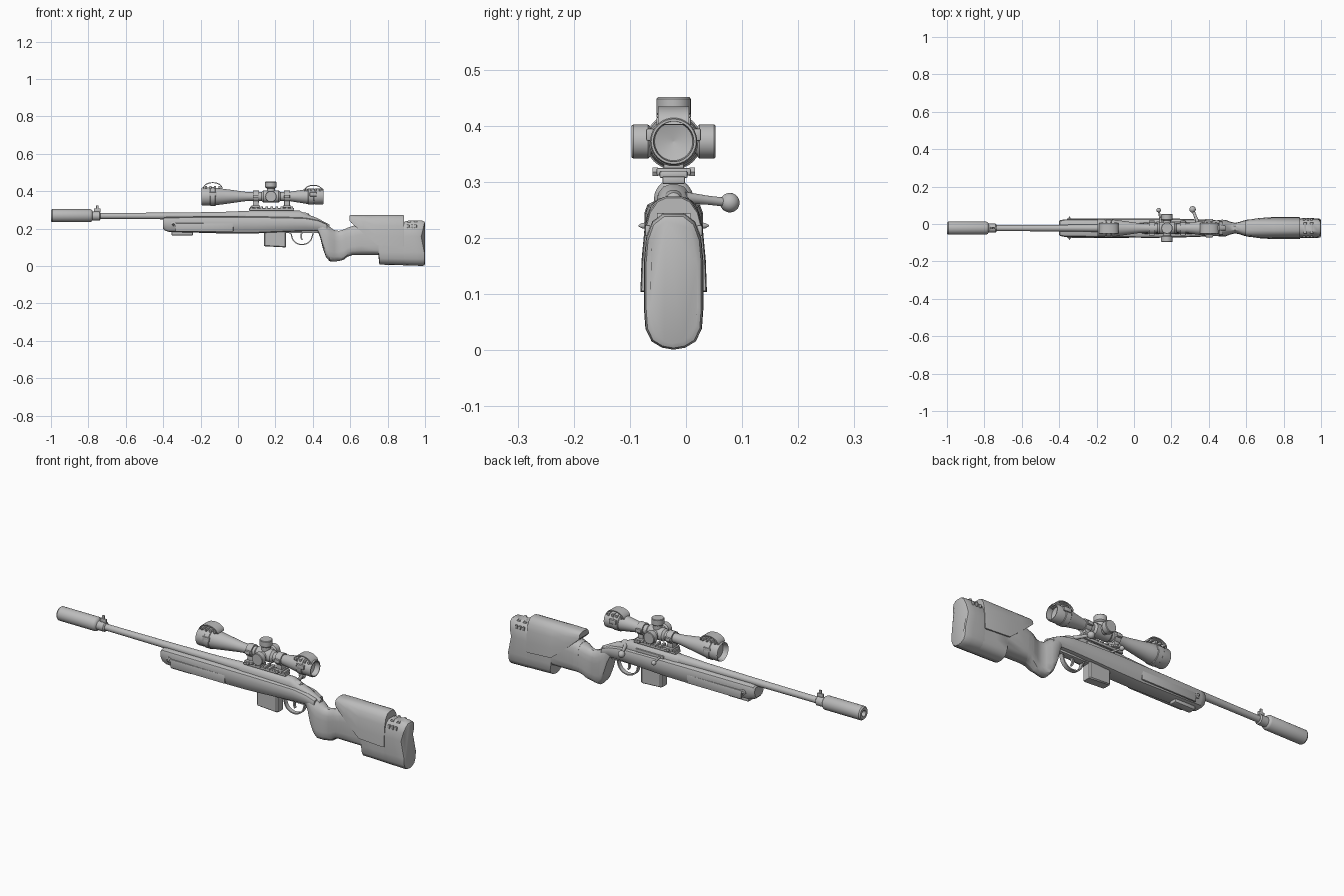
import bpy, bmesh, math
from mathutils import Vector, Matrix

Y0 = -0.022   # bore line offset from the origin
SZ = 0.372    # scope axis height
grey = bpy.data.materials.new("plain grey")
grey.diffuse_color = (0.5, 0.5, 0.5, 1)


def finish(name, bm, angle=35):
    bmesh.ops.recalc_face_normals(bm, faces=bm.faces)
    me = bpy.data.meshes.new(name)
    bm.to_mesh(me)
    bm.free()
    ob = bpy.data.objects.new(name, me)
    ob.location.y = Y0
    bpy.context.collection.objects.link(ob)
    me.materials.append(grey)
    bpy.ops.object.select_all(action='DESELECT')
    ob.select_set(True)
    bpy.context.view_layer.objects.active = ob
    bpy.ops.object.shade_smooth_by_angle(angle=math.radians(angle))
    return ob


def skin(bm, rings):
    n = len(rings[0])
    for a, b in zip(rings, rings[1:]):
        for i in range(n):
            bm.faces.new((a[i], a[(i + 1) % n], b[(i + 1) % n], b[i]))
    bm.faces.new(rings[0])
    bm.faces.new(rings[-1])


def lathe(name, pts, origin=(0, 0, 0), axis=(1, 0, 0), seg=32):
    """Revolve (distance, radius) points around an axis."""
    bm = bmesh.new()
    q = Vector(axis).to_track_quat('Z', 'Y')
    o = Vector(origin)
    rings = [[bm.verts.new(o + q @ Vector((r * math.cos(k * math.tau / seg),
             r * math.sin(k * math.tau / seg), t))) for k in range(seg)] for t, r in pts]
    skin(bm, rings)
    return finish(name, bm)


def loft(name, stations, half, angle=35):
    """Sweep a mirrored half section through (x, z_low, z_high, half_width) stations."""
    sec = half + [(-u, v) for u, v in reversed(half)]
    bm = bmesh.new()
    rings = [[bm.verts.new((x, u * w, lo + v * (hi - lo))) for u, v in sec]
             for x, lo, hi, w in stations]
    skin(bm, rings)
    return finish(name, bm, angle)


def box(name, c, s, bevel=0.004, tilt=0):
    bm = bmesh.new()
    bmesh.ops.create_cube(bm, size=1)
    bmesh.ops.scale(bm, vec=s, verts=bm.verts)
    bmesh.ops.bevel(bm, geom=bm.edges[:], offset=bevel, segments=2, affect='EDGES', profile=0.5)
    bmesh.ops.transform(bm, matrix=Matrix.Translation(c) @ Matrix.Rotation(tilt, 4, 'Y'), verts=bm.verts)
    return finish(name, bm)


def strip(name, path, w, t):
    """Flat strap following (x, z) points, width w in y, thickness t."""
    bm = bmesh.new()
    rings = []
    for i, (x, z) in enumerate(path):
        a, b = path[max(i - 1, 0)], path[min(i + 1, len(path) - 1)]
        d = Vector((b[0] - a[0], b[1] - a[1])).normalized()
        nx, nz = -d.y * t / 2, d.x * t / 2
        rings.append([bm.verts.new((x + s * nx, y * w / 2, z + s * nz))
                      for s, y in ((1, 1), (1, -1), (-1, -1), (-1, 1))])
    skin(bm, rings)
    return finish(name, bm)


def arc(cx, cz, rx, rz, a0, a1, n=14):
    return [(cx + rx * math.cos(math.radians(a0 + (a1 - a0) * i / n)),
             cz + rz * math.sin(math.radians(a0 + (a1 - a0) * i / n))) for i in range(n + 1)]


# suppressor, barrel and front sight
BZ = 0.27
lathe("suppressor", [(-.96, .012), (-.995, .013), (-1, .016), (-1, .030), (-.993, .035),
                     (-.79, .035), (-.782, .031), (-.775, .02)], (0, 0, BZ))
lathe("barrel", [(-.79, .016), (-.6, .0165), (-.35, .018), (-.1, .021), (.02, .026), (.1, .028)], (0, 0, BZ - .002))
lathe("sight_collar", [(-.785, .018), (-.78, .024), (-.74, .024), (-.735, .018)], (0, 0, BZ - .002))
box("front_sight_ramp", (-.752, 0, .298), (.035, .012, .02), .003)
box("front_sight_post", (-.752, 0, .31), (.012, .008, .03), .002)

# forend and action bedding of the stock
body = [(.45, 0), (.72, .06), (.92, .28), (1, .5), (1, .78), (.9, .94), (.7, 1)]
loft("forend", [(-.402, .2, .252, .036), (-.395, .192, .26, .042), (-.37, .183, .263, .047),
                (-.2, .178, .264, .049), (-.03, .173, .265, .051), (.1, .175, .265, .052),
                (.25, .182, .262, .05), (.36, .187, .258, .046), (.43, .188, .245, .043),
                (.475, .17, .225, .036)], body)
for s in (-1, 1):
    box("forend_side_panel", (-.18, s * .047, .207), (.31, .01, .045), .004)
    lathe("sling_cup", [(0, .014), (.006, .014), (.008, .011), (.008, .007), (.002, .006)],
          (-.345, s * .044, .222), (0, s, 0), 16)
    lathe("sling_stud", [(0, .006), (.012, .005), (.019, .001)], (-.345, s * .044, .222), (0, s, 0), 12)
box("forend_bottom_rail", (-.298, 0, .175), (.115, .04, .022), .005)

# grip and butt
oval = [(.0, 0), (.4, .015), (.75, .06), (.95, .15), (1, .3), (1, .65), (.93, .82), (.72, .94), (.35, 1)]
loft("grip", [(.425, .187, .25, .036), (.44, .15, .238, .04), (.455, .09, .23, .044),
              (.472, .045, .222, .045), (.49, .026, .21, .044), (.515, .024, .192, .034),
              (.54, .027, .188, .028), (.565, .034, .195, .033), (.585, .05, .205, .04),
              (.61, .058, .212, .046), (.68, .059, .225, .051)], oval)
loft("butt", [(.6, .058, .21, .044), (.66, .058, .228, .051), (.75, .058, .232, .052),
              (.756, .008, .232, .052), (.82, .006, .232, .052), (.9, .004, .232, .052)], oval)
pad = loft("butt_pad", [(.885, .006, .235, .052), (.9, .003, .242, .053), (.955, .002, .244, .053),
                        (.985, .001, .243, .052), (.996, .004, .238, .049), (1.0, .012, .23, .042)], oval)
for v in pad.data.vertices:      # hollow the rear face slightly
    if v.co.x > .95:
        v.co.x -= .018 * max(0, 1 - abs(v.co.z - .15) / .075)

# cheek rest
cheek = [(1, 0), (.97, .3), (.88, .65), (.74, .84), (.5, .96), (.25, 1)]
loft("cheek_rest", [(.597, .242, .270, .040), (.605, .232, .273, .044), (.67, .175, .274, .054),
                    (.745, .112, .274, .059), (.88, .104, .274, .059), (.888, .106, .271, .057)], cheek)
for x, z in ((.915, .236), (.95, .236)):
    lathe("butt_adjuster", [(-.03, .009), (.03, .009)], (x, 0, z), (0, 1, 0), 16)
for s in (-1, 1):
    for x in (.91, .93, .95):
        box("butt_spacer_lug", (x, s * .046, .213), (.012, .01, .02), .003)

# receiver, tang and bolt
loft("receiver", [(.03, .23, .288, .026), (.06, .23, .296, .031), (.33, .23, .296, .031),
                  (.355, .23, .283, .030), (.42, .22, .258, .025), (.49, .2, .222, .012)],
     [(1, 0), (1, .5), (.9, .75), (.6, .93), (.2, 1)])
lathe("bolt_shroud", [(.3, .018), (.36, .018), (.378, .013), (.384, .004)], (0, 0, .268), seg=20)
box("ejection_port_edge", (.2, .03, .268), (.16, .012, .018), .004)


def knob(name, base, tip, rod, ball):
    a, b = Vector(base), Vector(tip)
    L = (b - a).length
    pts = [(0, rod * 1.3), (L * .5, rod), (L - ball * .9, rod)]
    pts += [(L - ball * math.cos(math.radians(t)), ball * math.sin(math.radians(t)))
            for t in range(35, 180, 16)]
    lathe(name, pts, a, b - a, 20)


knob("bolt_handle", (.345, .02, .272), (.313, .100, .263), .008, .0175)
knob("side_lever", (.145, .02, .268), (.132, .096, .265), .005, .012)

# magazine, trigger and guard
loft("magazine", [(.138, .108, .19, .02), (.145, .106, .19, .025), (.25, .1, .19, .025),
                  (.257, .101, .19, .02)], [(.8, 0), (1, .05), (1, 1)])
strip("trigger_guard", [(.27, .182), (.285, .17)] + arc(.342, .165, .055, .05, 190, 350) + [(.405, .188)], .022, .006)
strip("trigger", arc(.372, .16, .035, .034, 130, 215, 8), .012, .008)
box("guard_plate", (.28, 0, .183), (.32, .036, .012), .003)

# scope body with hollow ends
lathe("scope_tube", [(-.165, .001), (-.17, .038), (-.19, .043), (-.195, .046), (-.19, .048), (-.12, .047),
                     (-.09, .043), (.03, .026), (.06, .0235), (.27, .0235), (.29, .027),
                     (.36, .038), (.38, .041), (.452, .042), (.457, .040), (.457, .036),
                     (.43, .034), (.42, .001)], (0, 0, SZ), seg=40)
lathe("eyepiece_ring", [(.375, .041), (.378, .044), (.405, .044), (.408, .041)], (0, 0, SZ))
lathe("objective_ring", [(-.15, .046), (-.147, .05), (-.122, .05), (-.118, .045)], (0, 0, SZ))

# raised strap clips on both scope ends
for cx, top, r in ((-.135, .446, .05), (.403, .432, .048)):
    base = top - .03
    strip("scope_strap", arc(cx, base, r, .03, 180, 0), .055, .005)
    for k in range(4):
        box("strap_bar", (cx - .036 + k * .024, 0, base + .006), (.01, .062, .014), .002)
    for s in (-1, 1):
        box("strap_hinge", (cx, s * .042, SZ + .012), (.04, .014, .022), .003)

# turrets
TX = .176
lathe("turret_block", [(.125, .0235), (.135, .032), (.217, .032), (.227, .0235)], (0, 0, SZ))
drum = [(.015, .022), (.04, .022), (.042, .027), (.046, .0305), (.072, .0305), (.075, .028), (.075, .001)]
for name, ax, k in (("left_turret", (0, -1, 0), 0), ("right_turret", (0, 1, 0), 0),
                    ("top_turret", (0, 0, 1), .004)):
    lathe(name, [(t + k, r) for t, r in drum], (TX, 0, SZ), ax)

# mounting rail and rings
box("mount_rail", (.18, 0, .303), (.24, .04, .014), .003)
for k in range(9):
    box("rail_tooth", (.072 + k * .027, 0, .313), (.014, .05, .012), .003)
for x in (.095, .262):
    lathe("scope_ring", [(-.016, .024), (-.016, .031), (.016, .031), (.016, .024)], (x, 0, SZ))
    box("ring_foot", (x, 0, .332), (.03, .036, .04), .003)
    box("ring_clamp", (x, 0, .318), (.045, .062, .014), .004)
    for s in (-1, 1):
        box("ring_flange", (x, s * .033, SZ), (.03, .014, .018), .003)
        lathe("clamp_nut", [(0, .009), (.01, .009)], (x, s * .028, .318), (0, s, 0), 6)
